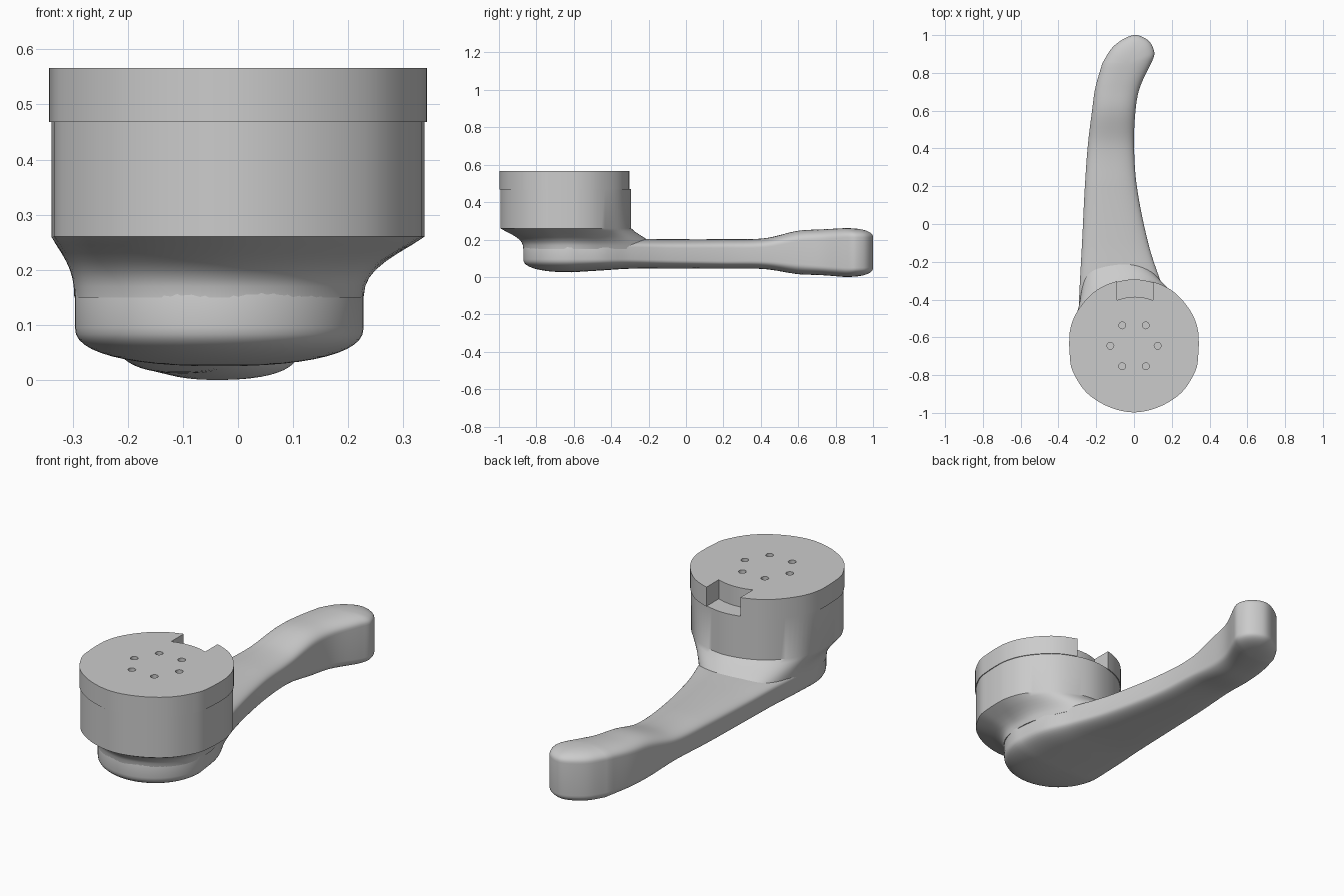
import bpy, bmesh, math
from mathutils import Vector

if "Cube" in bpy.data.objects:
    bpy.data.objects.remove(bpy.data.objects["Cube"])

CUP_Y = -0.645


def loft(name, rings, cap_ends=True):
    """Skin a stack of equal-length closed rings, bottom ring first."""
    bm = bmesh.new()
    vs = [[bm.verts.new(p) for p in r] for r in rings]
    n = len(rings[0])
    for a, b in zip(vs, vs[1:]):
        for i in range(n):
            j = (i + 1) % n
            bm.faces.new((a[i], a[j], b[j], b[i]))
    if cap_ends:
        bm.faces.new(vs[0][::-1])
        bm.faces.new(vs[-1])
    bmesh.ops.remove_doubles(bm, verts=bm.verts, dist=1e-5)
    bmesh.ops.recalc_face_normals(bm, faces=bm.faces)
    me = bpy.data.meshes.new(name)
    bm.to_mesh(me)
    bm.free()
    ob = bpy.data.objects.new(name, me)
    bpy.context.collection.objects.link(ob)
    return ob


def smooth(ob, deg):
    bpy.ops.object.select_all(action='DESELECT')
    ob.select_set(True)
    bpy.context.view_layer.objects.active = ob
    bpy.ops.object.shade_smooth_by_angle(angle=math.radians(deg))


def spline(p0, p1, p2, p3, t):
    return 0.5 * (2 * p1 + (p2 - p0) * t + (2 * p0 - 5 * p1 + 4 * p2 - p3) * t * t
                  + (3 * p1 - p0 - 3 * p2 + p3) * t ** 3)


def curve(pts, steps, closed):
    """Smooth 2D curve through points."""
    pts = [Vector(p) for p in pts]
    n = len(pts)
    get = (lambda i: pts[i % n]) if closed else (lambda i: pts[max(0, min(n - 1, i))])
    out = []
    for i in range(n if closed else n - 1):
        out += [spline(get(i - 1), get(i), get(i + 1), get(i + 2), k / steps) for k in range(steps)]
    return out if closed else out + [pts[-1]]


def table(rows, y):
    """Smooth interpolation of every column of a table keyed on its first column."""
    i = 0
    while i < len(rows) - 2 and y > rows[i + 1][0]:
        i += 1
    h = rows[i + 1][0] - rows[i][0]
    t = (y - rows[i][0]) / h

    def slope(k, c):
        a, b = rows[max(0, k - 1)], rows[min(len(rows) - 1, k + 1)]
        return (b[c] - a[c]) / (b[0] - a[0])
    return [(2 * t**3 - 3 * t**2 + 1) * rows[i][c] + (t**3 - 2 * t**2 + t) * h * slope(i, c)
            + (3 * t**2 - 2 * t**3) * rows[i + 1][c] + (t**3 - t**2) * h * slope(i + 1, c)
            for c in range(1, len(rows[0]))]


# Handle: y, left x, right x, bottom z, top z, side wall low z, side wall high z
rows = [(-.61, -.296, .228, .025, .200, .095, .160),
        (-.45, -.293, .205, .035, .200, .095, .160),
        (-.30, -.286, .140, .044, .205, .095, .160),
        (-.10, -.275, .075, .045, .202, .090, .155),
        (.20, -.260, .015, .045, .202, .085, .155),
        (.42, -.244, .000, .042, .207, .085, .158),
        (.60, -.222, .008, .015, .247, .070, .190),
        (.72, -.205, .030, .010, .254, .060, .200),
        (.85, -.168, .090, .000, .261, .050, .210)]
tip = [(.09, .85), (.108, .90), (.09, .955), (.05, .988), (0, 1), (-.06, .977), (-.12, .928), (-.168, .85)]
N = 60
stations = [(y, table(rows, y)) for y in (-.61 + 1.46 * k / N for k in range(N + 1))]
mid = lambda s: Vector(((s[1][0] + s[1][1]) / 2, s[0]))
outline = [(Vector((s[1][1], s[0])), s) for s in stations]
outline += [(p, stations[-1]) for p in curve(tip, 5, False)[1:-1]]
outline += [(Vector((s[1][0], s[0])), s) for s in reversed(stations)]
for k in range(1, 32):
    a = math.pi + math.pi * k / 32
    outline.append((mid(stations[0]) + Vector((.262 * math.cos(a), .26 * math.sin(a))), stations[0]))


def handle_ring(a, side):
    """Ring at angle a of the rounded edge; side 0 is the underside, 1 the top."""
    t, h = max(0, math.cos(a)) ** .85, math.sin(a) ** .85
    ring = []
    for p, s in outline:
        q = mid(s).lerp(p, t)
        edge, crown = s[1][4 + side], s[1][2 + side]
        ring.append((q.x, q.y, edge + (crown - edge) * h))
    return ring


M = 12
angles = [math.pi / 2 * k / M for k in range(M + 1)]
angles[-1] = math.pi / 2
rings = [handle_ring(a, 0) for a in reversed(angles)] + [handle_ring(a, 1) for a in angles]
smooth(loft("handle", rings, False), 40)

# Cup outline, starting at the right and running anticlockwise
half = [(.0, -.993), (.13, -.965), (.243, -.895), (.31, -.80), (.334, -.72), (.334, -.56),
        (.28, -.44), (.17, -.338), (.0, -.293)]
raw = curve(half + [(-x, y) for x, y in half[-2:0:-1]], 12, True)


def cup_point(a):
    """Outline point in direction a from the cup centre."""
    best = min(raw, key=lambda p: abs((math.atan2(p.y - CUP_Y, p.x) - a + math.pi) % math.tau - math.pi))
    r = (best - Vector((0, CUP_Y))).length
    return Vector((r * math.cos(a), CUP_Y + r * math.sin(a)))


cup = [cup_point(math.tau * k / 96) for k in range(96)]

# Cup body with a flared neck that blends into the handle
foot = curve([(.226, -.63), (.213, -.48), (.115, -.27), (-.06, -.15), (-.235, -.20), (-.288, -.42),
              (-.295, -.62), (-.265, -.737), (-.17, -.833), (-.034, -.87), (.10, -.833), (.198, -.737)],
             8, True)
rings = []
for z, f in [(.15, 0), (.17, .02), (.185, .07), (.20, .17), (.215, .33), (.23, .54), (.245, .78),
             (.26, 1), (.47, 1)]:
    ring = []
    for k in range(96):
        e = 1 - .5 * max(0, math.sin(math.tau * k / 96))
        p = foot[k].lerp(cup[k], f ** e)
        ring.append((p.x, p.y, z))
    rings.append(ring)
smooth(loft("cup_body", rings), 35)

# Cap, a touch wider than the body
grow = lambda p, z: (p.x * 1.012, CUP_Y + (p.y - CUP_Y) * 1.012, z)
cap = loft("cap", [[grow(p, z) for p in cup] for z in (.468, .566)])

# Cutters: notch with a curved back wall, and six small holes
arc = [(x / 100, CUP_Y + math.sqrt(.26 ** 2 - (x / 100) ** 2)) for x in (-9.5, -6, -3, 0, 3, 6, 9.5)]
notch = arc[::-1] + [(-.095, -.2), (.095, -.2)]
cutters = [loft("notch_cutter", [[(x + .005, y, z) for x, y in notch] for z in (.4, .6)])]
for k in range(6):
    a = math.tau * k / 6
    cx, cy = .125 * math.cos(a), CUP_Y + .125 * math.sin(a)
    circle = [(cx + .018 * math.cos(math.tau * i / 20), cy + .018 * math.sin(math.tau * i / 20)) for i in range(20)]
    cutters.append(loft("hole_cutter", [[(x, y, z) for x, y in circle] for z in (.53, .6)]))
for c in cutters:
    c.hide_render = True
    m = cap.modifiers.new("cut", 'BOOLEAN')
    m.object, m.operation, m.solver = c, 'DIFFERENCE', 'EXACT'
    bpy.context.view_layer.objects.active = cap
    bpy.ops.object.modifier_apply(modifier=m.name)
    bpy.data.objects.remove(c)
smooth(cap, 30)
